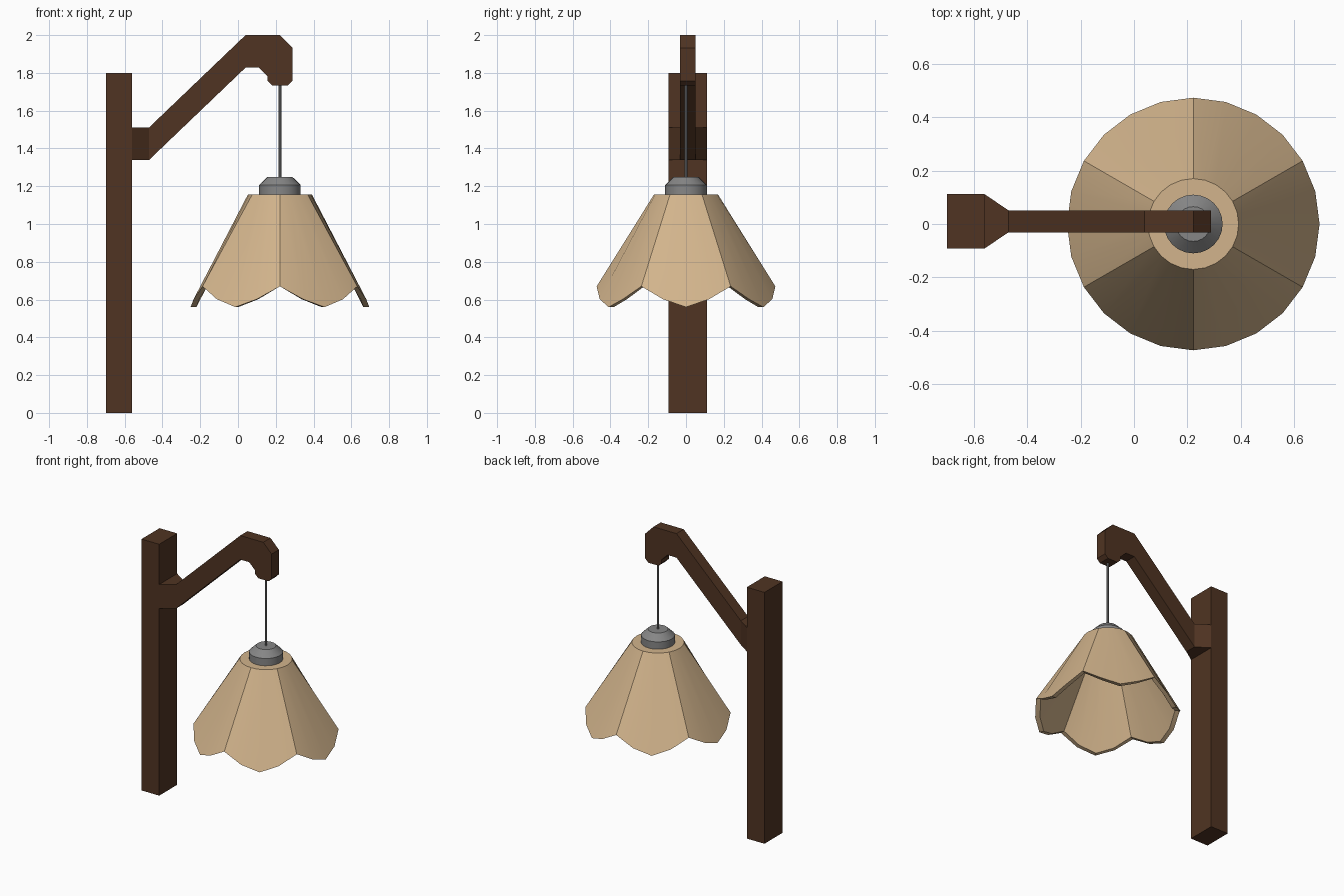
import bpy, bmesh, math

if "Cube" in bpy.data.objects:
    bpy.data.objects.remove(bpy.data.objects["Cube"])

def material(name, rgb):
    m = bpy.data.materials.new(name)
    m.diffuse_color = (*rgb, 1)
    m.use_nodes = True
    m.node_tree.nodes["Principled BSDF"].inputs["Base Color"].default_value = m.diffuse_color
    return m

wood = material("dark_wood", (0.080, 0.034, 0.016))
tan = material("tan_shade", (0.645, 0.456, 0.262))
metal = material("grey_metal", (0.24, 0.24, 0.24))

CX, YC = 0.222, 0.01      # lamp axis x, centre y of the wooden parts

def make(name, verts, faces, mat, smooth=False):
    me = bpy.data.meshes.new(name)
    me.from_pydata(verts, [], faces)
    bm = bmesh.new()
    bm.from_mesh(me)
    bmesh.ops.recalc_face_normals(bm, faces=bm.faces)
    bm.to_mesh(me)
    bm.free()
    me.materials.append(mat)
    ob = bpy.data.objects.new(name, me)
    bpy.context.collection.objects.link(ob)
    if smooth:
        bpy.ops.object.select_all(action='DESELECT')
        ob.select_set(True)
        bpy.context.view_layer.objects.active = ob
        bpy.ops.object.shade_smooth_by_angle(angle=math.radians(30))
    return ob

def loft(name, rings, mat, smooth=False):
    """Skin equal-length rings and cap both ends."""
    n = len(rings[0])
    verts = [p for r in rings for p in r]
    faces = [(k*n + i, k*n + (i+1) % n, (k+1)*n + (i+1) % n, (k+1)*n + i)
             for k in range(len(rings) - 1) for i in range(n)]
    faces += [tuple(range(n)), tuple(range(len(verts) - n, len(verts)))]
    return make(name, verts, faces, mat, smooth)

def ring(radius, z, n=24):
    """Ring around the lamp axis; z is a number or a function of the angle index."""
    return [(CX + radius * math.cos(2*math.pi*i/n), radius * math.sin(2*math.pi*i/n),
             z(i) if callable(z) else z) for i in range(n)]

def rect(x0, x1, hy, z):
    return [(x0, YC-hy, z), (x1, YC-hy, z), (x1, YC+hy, z), (x0, YC+hy, z)]

def section(x, hy, z0=1.34, z1=1.512):
    return [(x, YC-hy, z0), (x, YC+hy, z0), (x, YC+hy, z1), (x, YC-hy, z1)]

# Upright post
loft("post", [rect(-0.70, -0.56, 0.102, 0), rect(-0.70, -0.56, 0.102, 1.80)], wood)

# Tapered bracket between post and arm
loft("arm_bracket", [section(-0.56, 0.102), section(-0.47, 0.041)], wood)

# Bent arm, extruded side profile
profile = [(-0.47, 1.34), (0.04, 1.828), (0.11, 1.828), (0.157, 1.782), (0.157, 1.757),
           (0.182, 1.732), (0.263, 1.732), (0.288, 1.757), (0.288, 1.933), (0.222, 2.0),
           (0.04, 2.0), (-0.47, 1.512)]
loft("arm", [[(x, YC + s*0.041, z) for x, z in profile] for s in (-1, 1)], wood)

# Hanging rod
loft("hanging_rod", [ring(0.007, 1.24, 10), ring(0.007, 1.74, 10)], metal, True)

# Metal cap
loft("lamp_cap", [ring(0.11, 1.15), ring(0.11, 1.207), ring(0.065, 1.25)], metal, True)

# Scalloped shade: six lobes, four segments per lobe, outer then inner skin
def hem(i):
    return (0.56, 0.602, 0.67, 0.602)[i % 4]

loft("lamp_shade", [ring(0.17, 1.155), ring(0.473, hem), ring(0.442, hem),
                    ring(0.155, 1.13)], tan, True)
